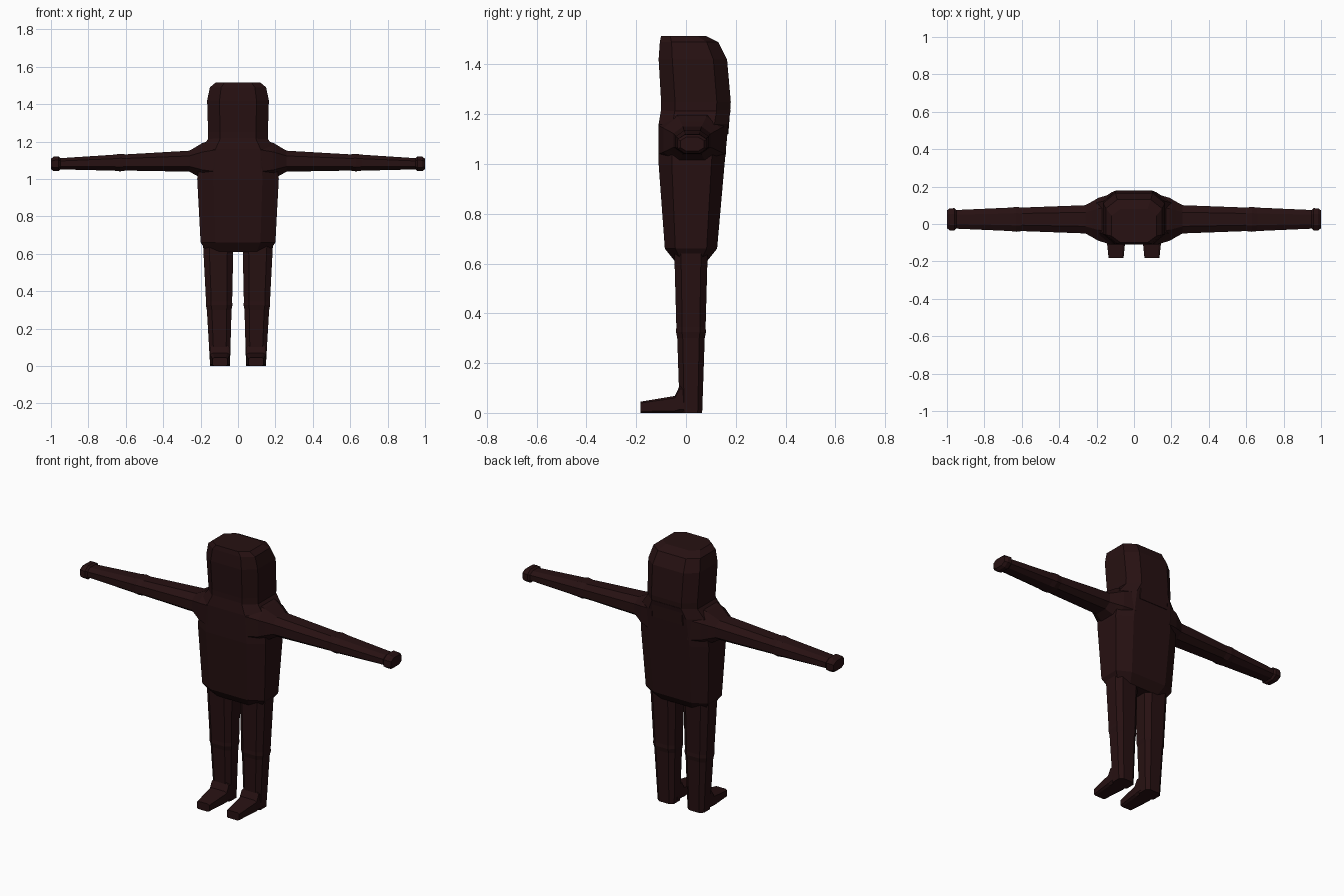
import bpy, bmesh
from mathutils import Vector

cube = bpy.data.objects.get("Cube")
if cube:
    bpy.data.objects.remove(cube, do_unlink=True)

brown = bpy.data.materials.new("dark brown")
brown.use_nodes = True
brown.diffuse_color = (.02, .0055, .006, 1)
shader = brown.node_tree.nodes["Principled BSDF"]
shader.inputs["Base Color"].default_value = brown.diffuse_color
shader.inputs["Roughness"].default_value = .9


def octagon(centre, half_u, half_v, chamfer):
    """Eight points of a chamfered rectangle spanned by two half-side vectors."""
    t = 1 - chamfer
    corners = ((t, -1), (1, -t), (1, t), (t, 1))
    opposite = [(-u, -v) for u, v in corners]
    return [centre + half_u * u + half_v * v for u, v in (*corners, *opposite)]


def loft(name, sections, chamfer):
    """Skin chamfered rings given as (centre, half_u, half_v) and cap both ends."""
    bm = bmesh.new()
    rings = [[bm.verts.new(point) for point in octagon(*section, chamfer)]
             for section in sections]
    for lower, upper in zip(rings, rings[1:]):
        for i in range(len(lower)):
            bm.faces.new((lower[i - 1], lower[i], upper[i], upper[i - 1]))
    bm.faces.new(rings[0])
    bm.faces.new(rings[-1])
    bmesh.ops.recalc_face_normals(bm, faces=bm.faces)
    mesh = bpy.data.meshes.new(name)
    bm.to_mesh(mesh)
    bm.free()
    mesh.materials.append(brown)
    bpy.context.collection.objects.link(bpy.data.objects.new(name, mesh))


def level(z, half_width, front, back):
    """Horizontal section of the body, centred left to right."""
    return (Vector((0, (front + back) / 2, z)),
            Vector((half_width, 0, 0)), Vector((0, (back - front) / 2, 0)))


def arm_section(side, x, swell):
    """Section of the arm, which tapers and droops evenly towards the hand."""
    depth = .085 - .037 * x + swell
    height = .066 - .038 * x + swell
    return (Vector((side * x, .025, 1.1 - .02 * x)),
            Vector((0, depth, 0)), Vector((0, 0, height)))


def leg_section(side, z, swell):
    """Section of the leg, which widens evenly towards the hip."""
    width = .053 + .043 * z + swell
    depth = .045 + .034 * z + swell
    return (Vector((side * (.096 + .015 * z), .02, z)),
            Vector((width, 0, 0)), Vector((0, depth, 0)))


def foot_section(side, y, half_width, height):
    """Upright section of the foot, resting on the ground."""
    return (Vector((side * .096, y, height / 2)),
            Vector((half_width, 0, 0)), Vector((0, 0, height / 2)))


# Head: flat face, rounded back and crown
loft("head", [
    level(1.12, .16, -.1, .17),
    level(1.25, .16, -.1, .18),
    level(1.42, .165, -.11, .165),
    level(1.49, .15, -.105, .13),
    level(1.515, .12, -.1, .08),
], chamfer=.4)

# Torso: bevelled hips, broad chest and sloping shoulders
loft("torso", [
    level(.61, .165, -.045, .085),
    level(.66, .2, -.085, .125),
    level(1, .218, -.11, .155),
    level(1.16, .2, -.11, .17),
    level(1.22, .155, -.1, .18),
], chamfer=.4)

for name, side in (("left", 1), ("right", -1)):
    # Arm: flared shoulder, elbow ridge and blunt hand
    shoulder = ((.12, .055), (.19, .037), (.225, .018), (.26, 0))
    elbow = ((.6, 0), (.63, .005), (.66, .002))
    hand = ((.95, 0), (.96, .01), (.985, .01), (1, 0))
    loft(name + "_arm",
         [arm_section(side, x, swell) for x, swell in (*shoulder, *elbow, *hand)],
         chamfer=.5)

    # Leg: even taper with a knee ridge
    knee = ((.3, 0), (.325, .004), (.345, .002))
    loft(name + "_leg",
         [leg_section(side, z, swell) for z, swell in ((0, 0), *knee, (.67, 0))],
         chamfer=.4)

    # Foot: steep instep and a low wedge to the toe
    loft(name + "_foot", [
        foot_section(side, .02, .054, .11),
        foot_section(side, -.025, .054, .11),
        foot_section(side, -.045, .054, .068),
        foot_section(side, -.183, .04, .045),
    ], chamfer=.25)
